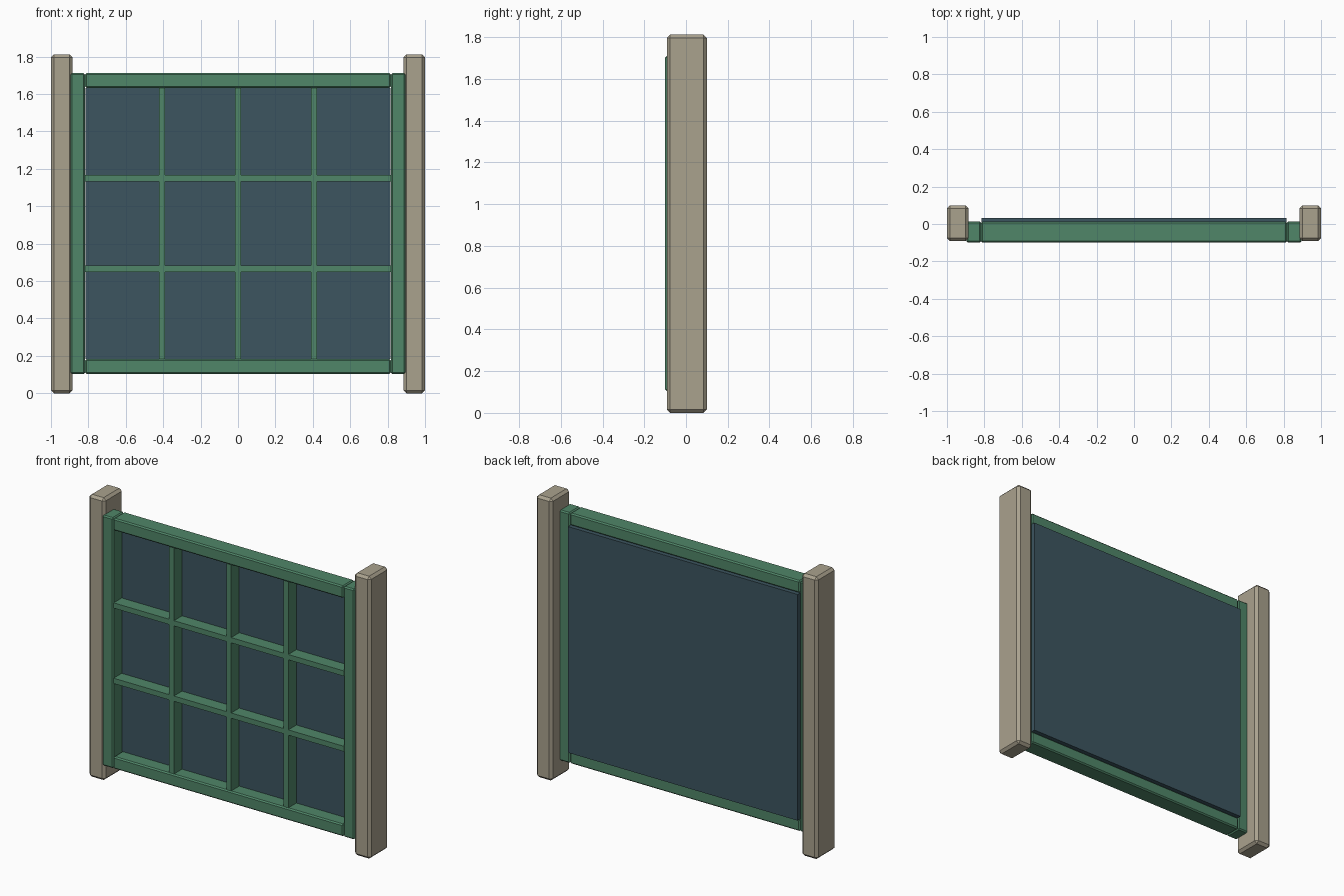
import bpy

if "Cube" in bpy.data.objects:
    bpy.data.objects.remove(bpy.data.objects["Cube"])


def material(name, color):
    m = bpy.data.materials.new(name)
    m.diffuse_color = (*color, 1)
    m.use_nodes = True
    m.node_tree.nodes["Principled BSDF"].inputs["Base Color"].default_value = m.diffuse_color
    return m


stone = material("stone", (0.40, 0.36, 0.27))
green = material("green_paint", (0.08, 0.24, 0.14))
glass = material("dark_glass", (0.045, 0.09, 0.115))


def box(name, x, y, z, mat, bevel=0.0):
    """Box from (min, max) ranges, with an optional single chamfer."""
    bpy.ops.mesh.primitive_cube_add(size=1, location=[sum(r) / 2 for r in (x, y, z)])
    o = bpy.context.object
    o.name = name
    o.scale = [r[1] - r[0] for r in (x, y, z)]
    bpy.ops.object.transform_apply(location=False, rotation=False, scale=True)
    o.data.materials.append(mat)
    if bevel:
        b = o.modifiers.new("chamfer", 'BEVEL')
        b.width = bevel
        b.segments = 1
    return o


FRAME_Y = (-0.10, 0.013)
BAR_Y = (-0.094, 0.0)
X_IN, X_OUT = 0.817, 0.895        # inner and outer edge of the stiles
Z0, Z1, RAIL = 0.104, 1.711, 0.078  # frame bottom, top and rail height
OPEN = (Z0 + RAIL, Z1 - RAIL)
BAR = 0.017                       # half width of a glazing bar

# posts and stiles on both sides
for side, s in (("left", -1), ("right", 1)):
    box(side + "_post", sorted((s * 0.885, s * 1.0)), (-0.092, 0.10), (0, 1.812), stone, 0.016)
    box(side + "_stile", sorted((s * X_IN, s * X_OUT)), FRAME_Y, (Z0, Z1), green, 0.008)

# top and bottom rails
box("bottom_rail", (-X_IN, X_IN), FRAME_Y, (Z0, OPEN[0]), green, 0.008)
box("top_rail", (-X_IN, X_IN), FRAME_Y, (OPEN[1], Z1), green, 0.008)

# glazing bars, four columns by three rows
for i in (-1, 0, 1):
    x = i * 0.406
    box(f"vertical_bar_{i + 2}", (x - BAR, x + BAR), BAR_Y, OPEN, green)
for i in (1, 2):
    z = OPEN[0] + (OPEN[1] - OPEN[0]) * i / 3
    box(f"horizontal_bar_{i}", (-X_IN, X_IN), BAR_Y, (z - BAR, z + BAR), green)

# pane behind the bars, slightly proud of the frame at the back
box("glass_pane", (-0.815, 0.815), (-0.012, 0.033), OPEN, glass)
